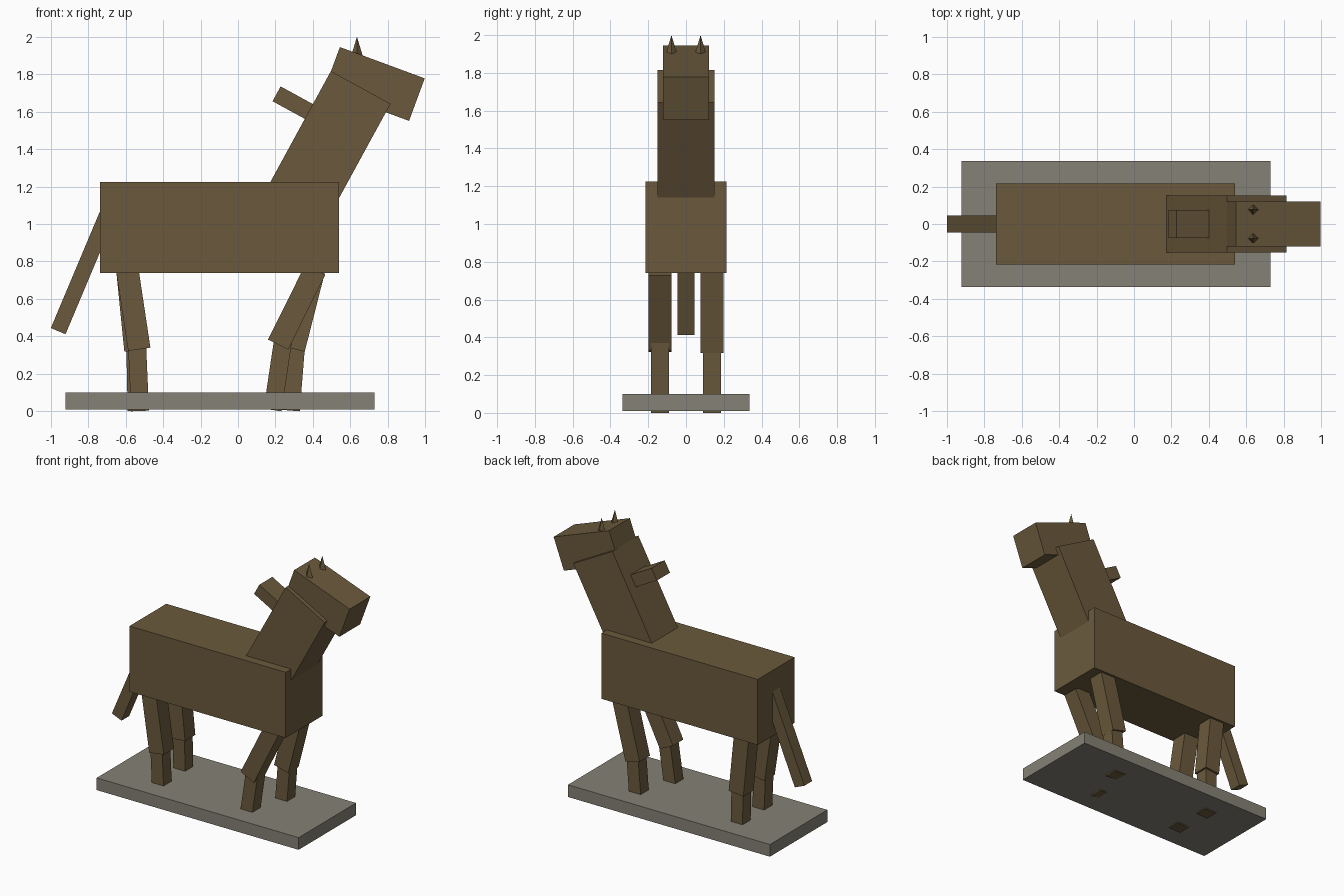
import bpy, math
from mathutils import Matrix, Vector

if "Cube" in bpy.data.objects:
    bpy.data.objects.remove(bpy.data.objects["Cube"])


def material(name, rgb):
    m = bpy.data.materials.new(name)
    m.diffuse_color = (*rgb, 1)
    m.use_nodes = True
    m.node_tree.nodes["Principled BSDF"].inputs["Base Color"].default_value = m.diffuse_color
    return m


wood = material("brown_wood", (0.147, 0.102, 0.046))
stone = material("grey_stone", (0.235, 0.220, 0.180))


def finish(name, mat):
    ob = bpy.context.object
    ob.name = name
    ob.data.materials.append(mat)
    return ob


def block(name, size, loc, mat):
    bpy.ops.mesh.primitive_cube_add(size=1, location=loc)
    ob = finish(name, mat)
    ob.scale = size
    return ob


def bar(name, start, end, thick, width, y=0.0):
    """Box running between two (x, z) points, leaning only in the side plane."""
    a, b = Vector((start[0], y, start[1])), Vector((end[0], y, end[1]))
    d = b - a
    ob = block(name, (thick, width, d.length), (a + b) / 2, wood)
    ob.rotation_euler.y = math.atan2(d.x, d.z)
    return ob


# Plinth and body
block("base", (1.65, 0.67, 0.09), (-0.095, 0, 0.055), stone)
block("body", (1.277, 0.43, 0.485), (-0.098, 0, 0.982), wood)

# Neck, head, mane and tail
bar("neck", (0.272, 1.027), (0.655, 1.729), 0.363, 0.304)
bar("head", (0.502, 1.831), (0.955, 1.664), 0.242, 0.242)
bar("mane", (0.469, 1.551), (0.206, 1.695), 0.09, 0.152)
bar("tail", (-0.96, 0.428), (-0.65, 1.165), 0.085, 0.09)

# Ears
for side, y in (("right", -0.077), ("left", 0.077)):
    bpy.ops.mesh.primitive_cone_add(vertices=4, radius1=0.03, depth=0.1,
                                    location=(0.635, y, 1.95))
    finish("ear_" + side, wood)

# Legs: upper bottom, upper top, lower bottom, lower top as (x, z)
legs = {
    "front_right": (-1, (0.214, 0.356), (0.412, 0.755), (0.185, 0.007), (0.242, 0.39)),
    "front_left": (1, (0.298, 0.333), (0.409, 0.769), (0.282, 0.004), (0.312, 0.38)),
    "rear_right": (-1, (-0.527, 0.331), (-0.594, 0.776), (-0.523, 0.002), (-0.540, 0.38)),
    "rear_left": (1, (-0.547, 0.324), (-0.592, 0.772), (-0.541, 0.002), (-0.549, 0.38)),
}
for name, (side, ub, ut, lb, lt) in legs.items():
    bar("upper_leg_" + name, ub, ut, 0.12, 0.12, side * 0.138)
    bar("lower_leg_" + name, lb, lt, 0.096, 0.095, side * 0.137)
